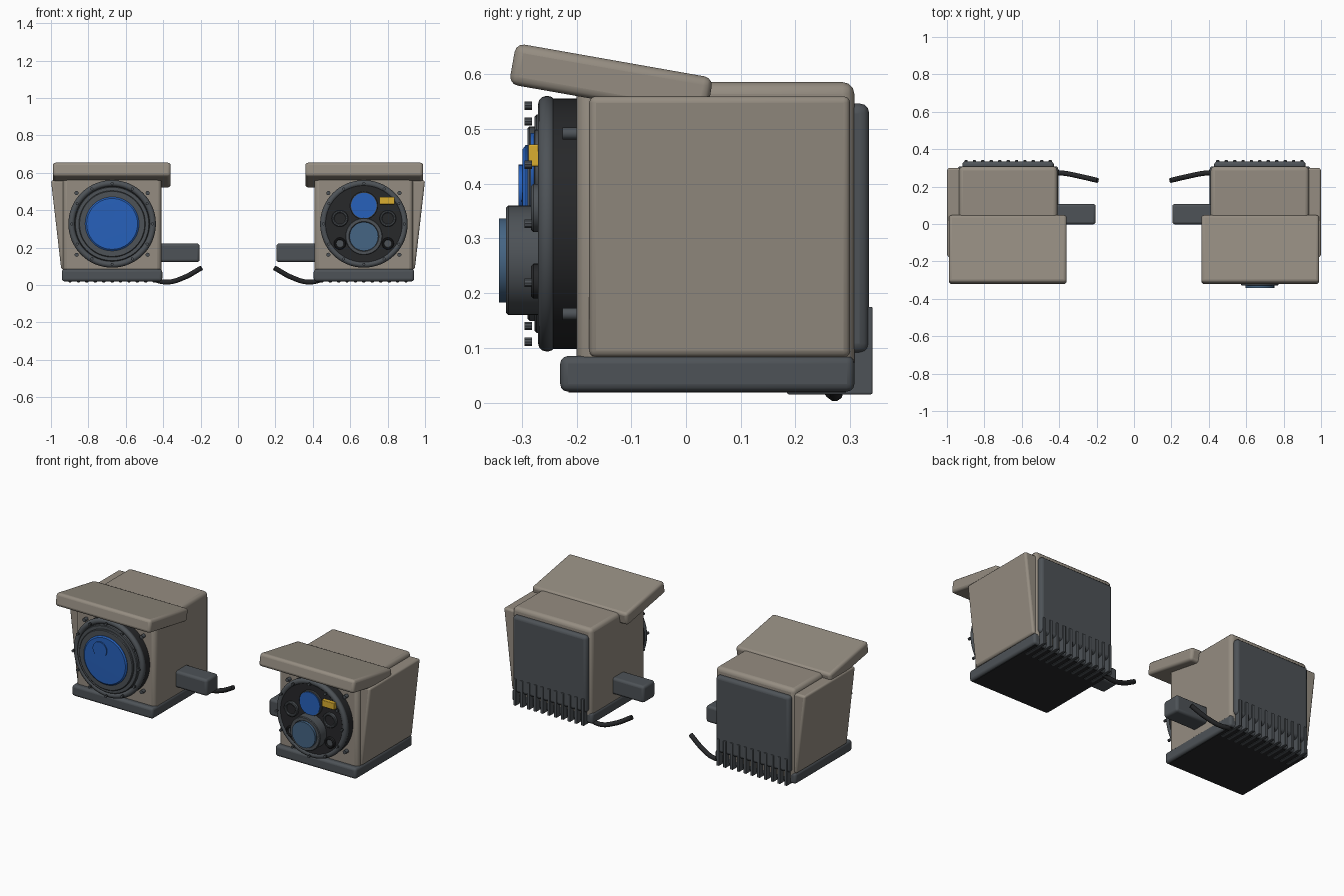
import bpy, bmesh, math
from mathutils import Matrix, Vector

if "Cube" in bpy.data.objects:
    bpy.data.objects.remove(bpy.data.objects["Cube"])


def material(name, rgb):
    m = bpy.data.materials.new(name)
    m.diffuse_color = (*rgb, 1)
    m.use_nodes = True
    m.node_tree.nodes["Principled BSDF"].inputs["Base Color"].default_value = m.diffuse_color
    return m


TAN = material("tan_paint", (0.30, 0.265, 0.22))
DARK = material("dark_grey", (0.075, 0.085, 0.095))
BLACK = material("black_rubber", (0.02, 0.021, 0.023))
BLUE = material("blue_glass", (0.02, 0.12, 0.5))
STEEL = material("steel_blue_glass", (0.06, 0.13, 0.23))
YELLOW = material("amber", (0.7, 0.42, 0.03))


def finish(name, bm, mat, bevel=0):
    bmesh.ops.recalc_face_normals(bm, faces=bm.faces)
    me = bpy.data.meshes.new(name)
    bm.to_mesh(me)
    bm.free()
    ob = bpy.data.objects.new(name, me)
    bpy.context.collection.objects.link(ob)
    me.materials.append(mat)
    if bevel:
        b = ob.modifiers.new("bevel", "BEVEL")
        b.width, b.segments = bevel, 3
    bpy.ops.object.select_all(action="DESELECT")
    bpy.context.view_layer.objects.active = ob
    ob.select_set(True)
    bpy.ops.object.shade_smooth_by_angle(angle=math.radians(35))
    return ob


def box(name, x, y, z, mat, bevel=0, tilt=0, taper=None):
    """Box from (min, max) ranges; taper moves the outer lower edge to |x|."""
    bm = bmesh.new()
    bmesh.ops.create_cube(bm, size=1)
    lo, hi = Vector((x[0], y[0], z[0])), Vector((x[1], y[1], z[1]))
    for v in bm.verts:
        outer_low = taper and v.co.z < 0 and v.co.x * (x[0] + x[1]) > 0
        v.co = Vector([lo[i] + (hi[i] - lo[i]) * (v.co[i] + 0.5) for i in range(3)])
        if outer_low:
            v.co.x = math.copysign(taper, v.co.x)
    if tilt:
        bmesh.ops.rotate(bm, verts=bm.verts, cent=(lo + hi) / 2,
                         matrix=Matrix.Rotation(tilt, 3, "X"))
    return finish(name, bm, mat, bevel)


def lathe(name, x, z, profile, mat, steps=48, closed=False):
    """Spin (radius, y) points around an axis along y."""
    bm = bmesh.new()
    vs = [bm.verts.new((r, y, 0)) for r, y in profile]
    for a, b in zip(vs, vs[1:] + vs[:1] if closed else vs[1:]):
        bm.edges.new((a, b))
    bmesh.ops.spin(bm, geom=bm.verts[:] + bm.edges[:], cent=(0, 0, 0), axis=(0, 1, 0),
                   angle=math.tau, steps=steps)
    bmesh.ops.remove_doubles(bm, verts=bm.verts, dist=1e-5)
    bmesh.ops.translate(bm, verts=bm.verts, vec=(x, 0, z))
    return finish(name, bm, mat)


def disc(name, x, z, r, y0, y1, mat, steps=48):
    return lathe(name, x, z, [(0, y0), (r, y0), (r, y1), (0, y1)], mat, steps)


def ring(name, x, z, r0, r1, y0, y1, mat, c=0.004):
    """Flat ring with chamfered front edges."""
    return lathe(name, x, z, [(r0, y1), (r0, y0 + c), (r0 + c, y0), (r1 - c, y0),
                              (r1, y0 + c), (r1, y1)], mat, closed=True)


def span(s, a, b):
    return tuple(sorted((s * a, s * b)))


CZ = 0.327  # height of the round front


def housing(s, tag):
    cx = s * 0.673
    # main shell, outer tapered cheek, base and visor
    box(tag + "_body", span(s, 0.41, 0.935), (-0.2, 0.308), (0.03, 0.586), TAN, 0.022)
    box(tag + "_outer_cheek", span(s, 0.91, 1.0), (-0.177, 0.3), (0.083, 0.56), TAN, 0.012,
        taper=0.945)
    box(tag + "_base", span(s, 0.405, 0.942), (-0.23, 0.308), (0.02, 0.085), DARK, 0.014)
    box(tag + "_underside", span(s, 0.42, 0.927), (-0.215, 0.293), (0.018, 0.04), BLACK)
    box(tag + "_visor", span(s, 0.36, 0.99), (-0.32, 0.046), (0.55, 0.626), TAN, 0.016,
        tilt=math.radians(-10))
    # rear cover and cooling fins
    box(tag + "_rear_cover", (cx - 0.245, cx + 0.245), (0.29, 0.335), (0.09, 0.547), DARK, 0.018)
    for i in range(11):
        x = cx - 0.225 + i * 0.045
        box(f"{tag}_fin_{i}", (x - 0.009, x + 0.009), (0.185, 0.341), (0.015, 0.175), DARK, 0.003)
    # inner mounting arm
    box(tag + "_arm", span(s, 0.205, 0.43), (-0.002, 0.107), (0.123, 0.222), DARK, 0.014)
    # cable
    cu = bpy.data.curves.new(tag + "_cable", "CURVE")
    cu.dimensions = "3D"
    cu.bevel_depth, cu.bevel_resolution, cu.use_fill_caps = 0.0135, 3, True
    sp = cu.splines.new("BEZIER")
    path = [(0.48, 0.275, 0.04), (0.38, 0.272, 0.016), (0.29, 0.255, 0.04), (0.195, 0.233, 0.092)]
    sp.bezier_points.add(len(path) - 1)
    for p, co in zip(sp.bezier_points, path):
        p.co = (s * co[0], co[1], co[2])
        p.handle_left_type = p.handle_right_type = "AUTO"
    cu.materials.append(BLACK)
    bpy.context.collection.objects.link(bpy.data.objects.new(tag + "_cable", cu))
    # round front flange and bezel
    disc(tag + "_flange", cx, CZ, 0.229, -0.255, -0.19, BLACK, 64)
    lathe(tag + "_bezel", cx, CZ,
          [(0.217 + 0.017 * math.cos(a), -0.254 - 0.017 * math.sin(a))
           for a in [k * math.tau / 12 for k in range(12)]], DARK, 64, closed=True)
    for i in range(12):
        a = i * math.tau / 12
        disc(f"{tag}_bezel_bolt_{i}", cx + 0.216 * math.sin(a), CZ + 0.216 * math.cos(a),
             0.008, -0.295, -0.282, DARK, 10)
    for i, (dx, dz) in enumerate([(-1, -1), (-1, 1), (1, -1), (1, 1)]):
        disc(f"{tag}_corner_screw_{i}", cx + dx * 0.19, CZ + dz * 0.165, 0.011,
             -0.226, -0.195, DARK, 12)


housing(-1, "left")
housing(1, "right")

# left unit: single large lens
LX = -0.673
ring("left_inner_ring", LX, CZ, 0.14, 0.2, -0.277, -0.25, DARK)
ring("left_lens_rim", LX, CZ, 0.14, 0.178, -0.29, -0.26, DARK)
lathe("left_lens", LX, CZ, [(0, -0.301), (0.136, -0.299), (0.144, -0.293), (0.144, -0.26),
                            (0, -0.26)], BLUE, 64)
disc("left_lens_glint", LX - 0.03, CZ + 0.062, 0.046, -0.306, -0.295, BLUE, 32)

# right unit: sensor cluster
RX = 0.673
disc("right_face", RX, CZ, 0.205, -0.266, -0.25, BLACK, 64)
ring("right_main_barrel", RX, 0.26, 0.076, 0.1, -0.329, -0.26, DARK)
disc("right_main_lens", RX, 0.26, 0.077, -0.342, -0.27, STEEL)
disc("right_upper_lens", RX, 0.425, 0.068, -0.284, -0.26, BLUE)
ring("right_upper_lens_rim", RX, 0.425, 0.066, 0.074, -0.278, -0.26, DARK, 0.002)
box("right_indicator", (RX + 0.083, RX + 0.165), (-0.288, -0.26), (0.432, 0.472), YELLOW, 0.003)
for s, tag in ((-1, "a"), (1, "b")):
    ring("right_side_lens_rim_" + tag, RX + s * 0.128, 0.356, 0.03, 0.044, -0.283, -0.26, DARK)
    disc("right_side_lens_" + tag, RX + s * 0.128, 0.356, 0.031, -0.274, -0.26, BLACK, 32)
    ring("right_small_lens_rim_" + tag, RX + s * 0.128, 0.222, 0.02, 0.032, -0.283, -0.26, BLACK)
    disc("right_small_lens_" + tag, RX + s * 0.128, 0.222, 0.021, -0.274, -0.26, DARK, 32)
